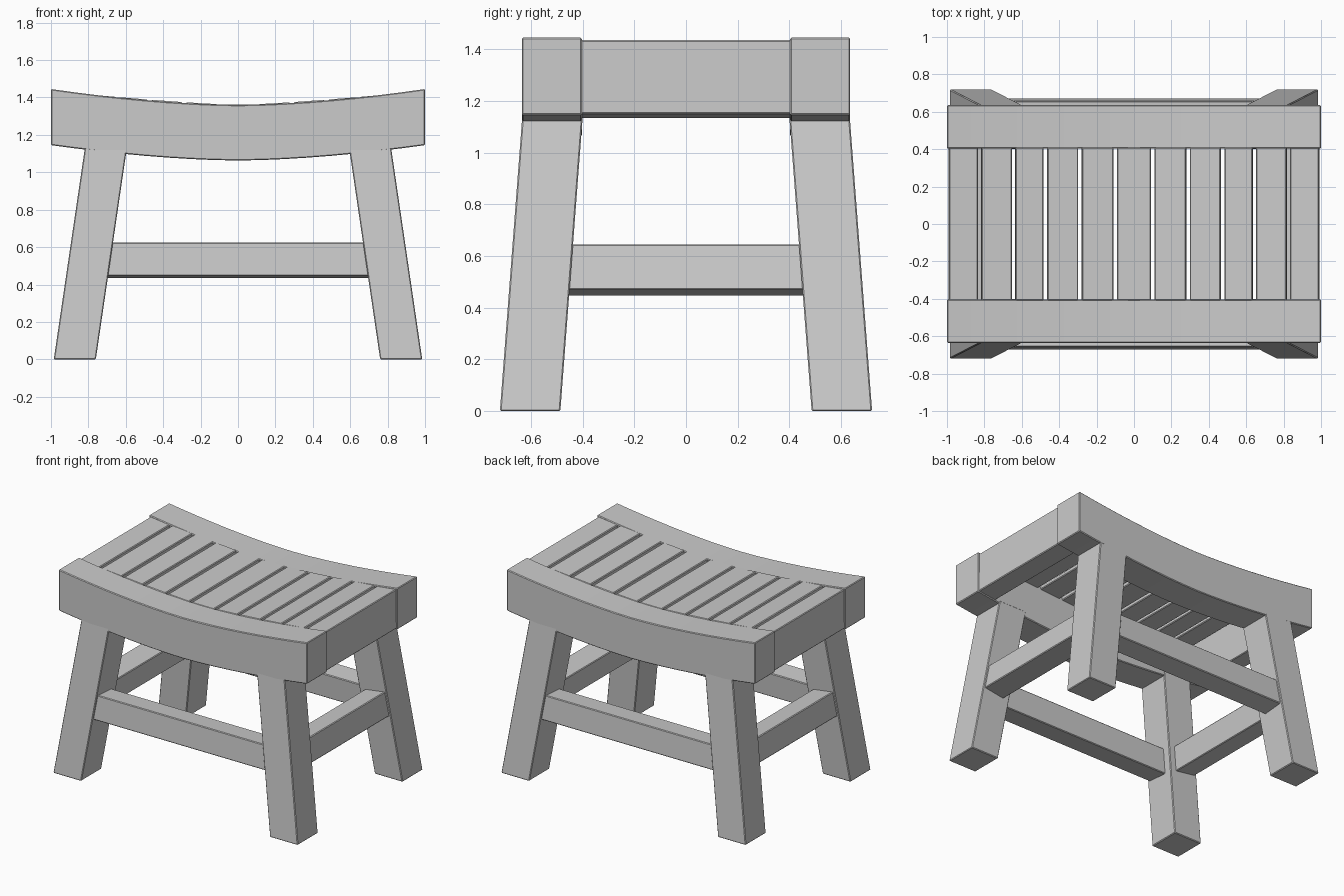
import bpy, bmesh
from mathutils import Vector

if "Cube" in bpy.data.objects:
    bpy.data.objects.remove(bpy.data.objects["Cube"])


def finish(name, bm, mirror="", bevel=0.005):
    """Turn a bmesh into an object with softened edges and optional mirroring."""
    bmesh.ops.recalc_face_normals(bm, faces=bm.faces)
    mesh = bpy.data.meshes.new(name)
    bm.to_mesh(mesh)
    bm.free()
    ob = bpy.data.objects.new(name, mesh)
    bpy.context.collection.objects.link(ob)
    b = ob.modifiers.new("soft_edges", "BEVEL")
    b.width, b.segments, b.limit_method, b.angle_limit = bevel, 1, "ANGLE", 0.6
    if mirror:
        m = ob.modifiers.new("mirror", "MIRROR")
        m.use_axis = ("X" in mirror, "Y" in mirror, False)
        m.use_mirror_merge = False
    return ob


def loft(name, ring_a, ring_b, mirror=""):
    """Solid between two matching rings of points."""
    bm = bmesh.new()
    a = [bm.verts.new(p) for p in ring_a]
    b = [bm.verts.new(p) for p in ring_b]
    n = len(a)
    bm.faces.new(a)
    bm.faces.new(b[::-1])
    for i in range(n):
        j = (i + 1) % n
        bm.faces.new((a[i], a[j], b[j], b[i]))
    return finish(name, bm, mirror)


def prism_y(name, xz, y0, y1, mirror=""):
    return loft(name, [(x, y0, z) for x, z in xz], [(x, y1, z) for x, z in xz], mirror)


def prism_x(name, yz, x0, x1, mirror=""):
    return loft(name, [(x0, y, z) for y, z in yz], [(x1, y, z) for y, z in yz], mirror)


def slat_z(x):
    return 1.36 + 0.075 * abs(x) ** 1.3


# Curved seat rails, front and back
xs = [-1 + i / 8 for i in range(17)]
top = [(x, 1.36 + 0.085 * abs(x) ** 1.7) for x in xs]
bottom = [(x, 1.063 + 0.082 * abs(x) ** 1.7) for x in reversed(xs)]
prism_y("seat_rails", top + bottom, -0.635, -0.403, "Y")

# Thin seat slats following the dip
thick, gap = 0.03, 0.01
gaps = [0.1, 0.288, 0.473, 0.643, 0.825]
prism_y("centre_slat", [(-0.09, 1.363), (0.09, 1.363), (0.09, 1.333), (-0.09, 1.333)],
        -0.41, 0.41)
for i in range(4):
    p = Vector((gaps[i] + gap, slat_z(gaps[i] + gap)))
    q = Vector((gaps[i + 1] - gap, slat_z(gaps[i + 1] - gap)))
    d = (q - p).normalized()
    down = Vector((d.y, -d.x)) * thick
    prism_y(f"seat_slat_{i + 1}", [p, q, q + down, p + down], -0.41, 0.41, "X")

# Deep boards closing both ends of the seat
prism_y("end_boards", [(0.835, 1.417), (0.99, 1.435), (0.993, 1.15), (0.85, 1.133)],
        -0.41, 0.41, "X")

# Splayed legs with level feet
def leg_ring(z):
    dx, dy = 0.147 * z, 0.076 * z
    return [(x - dx, y - dy, z) for x, y in
            [(0.76, 0.486), (0.985, 0.486), (0.985, 0.72), (0.76, 0.72)]]

loft("legs", leg_ring(0), leg_ring(1.14), "XY")


# Stretchers tilted to match the leg splay
def stretcher_section(outer, slope, z_out, height, depth):
    def pt(along, z):
        return (outer - slope * z - along, z - slope * along)
    return [pt(0, z_out), pt(0, z_out + height),
            pt(depth, z_out + height), pt(depth, z_out)]

prism_y("side_stretchers", stretcher_section(0.97, 0.147, 0.47, 0.175, 0.16),
        -0.50, 0.50, "X")
prism_x("long_stretchers", stretcher_section(0.705, 0.076, 0.447, 0.178, 0.16),
        -0.75, 0.75, "Y")
